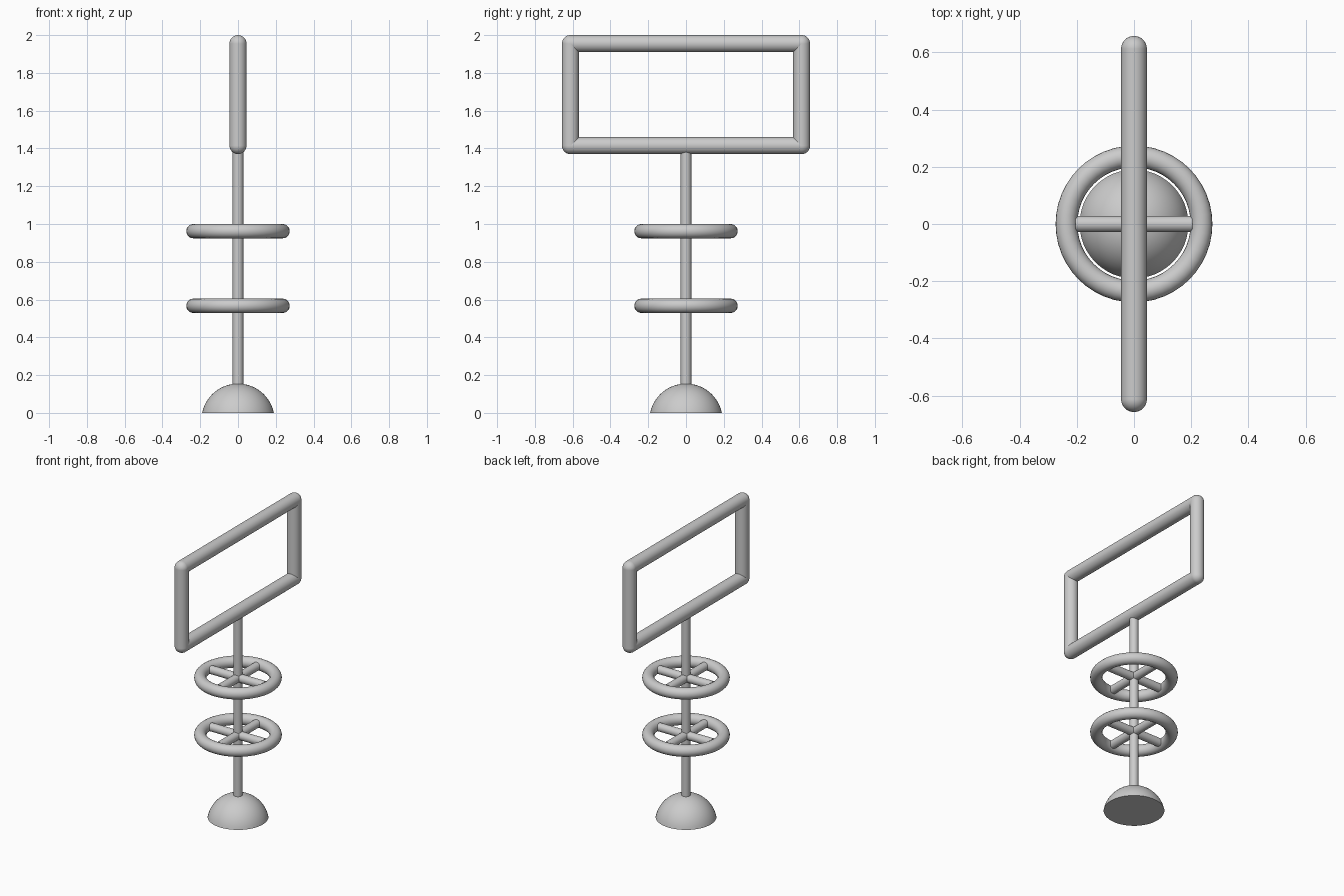
import bpy, bmesh
from math import radians
from mathutils import Vector

if "Cube" in bpy.data.objects:
    bpy.data.objects.remove(bpy.data.objects["Cube"])

TUBE, ROD = 0.045, 0.028


def smooth(ob, name):
    ob.name = name
    bpy.ops.object.shade_smooth_by_angle(angle=radians(40))
    return ob


def bar(name, a, b, r, sides=32):
    a, b = Vector(a), Vector(b)
    bpy.ops.mesh.primitive_cylinder_add(
        vertices=sides, radius=r, depth=(b - a).length, location=(a + b) / 2,
        rotation=(b - a).to_track_quat('Z', 'Y').to_euler())
    return smooth(bpy.context.object, name)


# Domed base: spherical cap with a flat closed underside
bpy.ops.mesh.primitive_uv_sphere_add(segments=48, ring_count=32, radius=0.194)
base = smooth(bpy.context.object, "domed_base")
bm = bmesh.new()
bm.from_mesh(base.data)
bmesh.ops.translate(bm, verts=bm.verts, vec=(0, 0, -0.039))
cut = bmesh.ops.bisect_plane(bm, geom=bm.verts[:] + bm.edges[:] + bm.faces[:],
                             plane_co=(0, 0, 0), plane_no=(0, 0, 1), clear_inner=True)
rim = [e for e in cut["geom_cut"] if isinstance(e, bmesh.types.BMEdge)]
bmesh.ops.contextual_create(bm, geom=rim)
bmesh.ops.recalc_face_normals(bm, faces=bm.faces)
bm.to_mesh(base.data)
bm.free()
bpy.context.view_layer.objects.active = base
base.select_set(True)
smooth(base, "domed_base")

# Central pole
bar("pole", (0, 0, 0.13), (0, 0, 1.4), ROD)

# Two spoked rings
for label, z in (("lower", 0.567), ("upper", 0.962)):
    bpy.ops.mesh.primitive_torus_add(major_radius=0.236, minor_radius=0.038,
                                     major_segments=48, minor_segments=20,
                                     location=(0, 0, z))
    smooth(bpy.context.object, label + "_ring")
    bar(label + "_spoke_x", (-0.204, 0, z), (0.204, 0, z), ROD)
    bar(label + "_spoke_y", (0, -0.204, z), (0, 0.204, z), ROD)

# Rectangular tube frame with ball corners
corners = [(0, -0.612, 1.415), (0, 0.612, 1.415), (0, 0.612, 1.955), (0, -0.612, 1.955)]
for i, side in enumerate(("bottom", "right", "top", "left")):
    bar("frame_" + side, corners[i], corners[(i + 1) % 4], TUBE)
    bpy.ops.mesh.primitive_uv_sphere_add(segments=32, ring_count=16, radius=TUBE,
                                         location=corners[i])
    smooth(bpy.context.object, "frame_corner_%d" % (i + 1))
